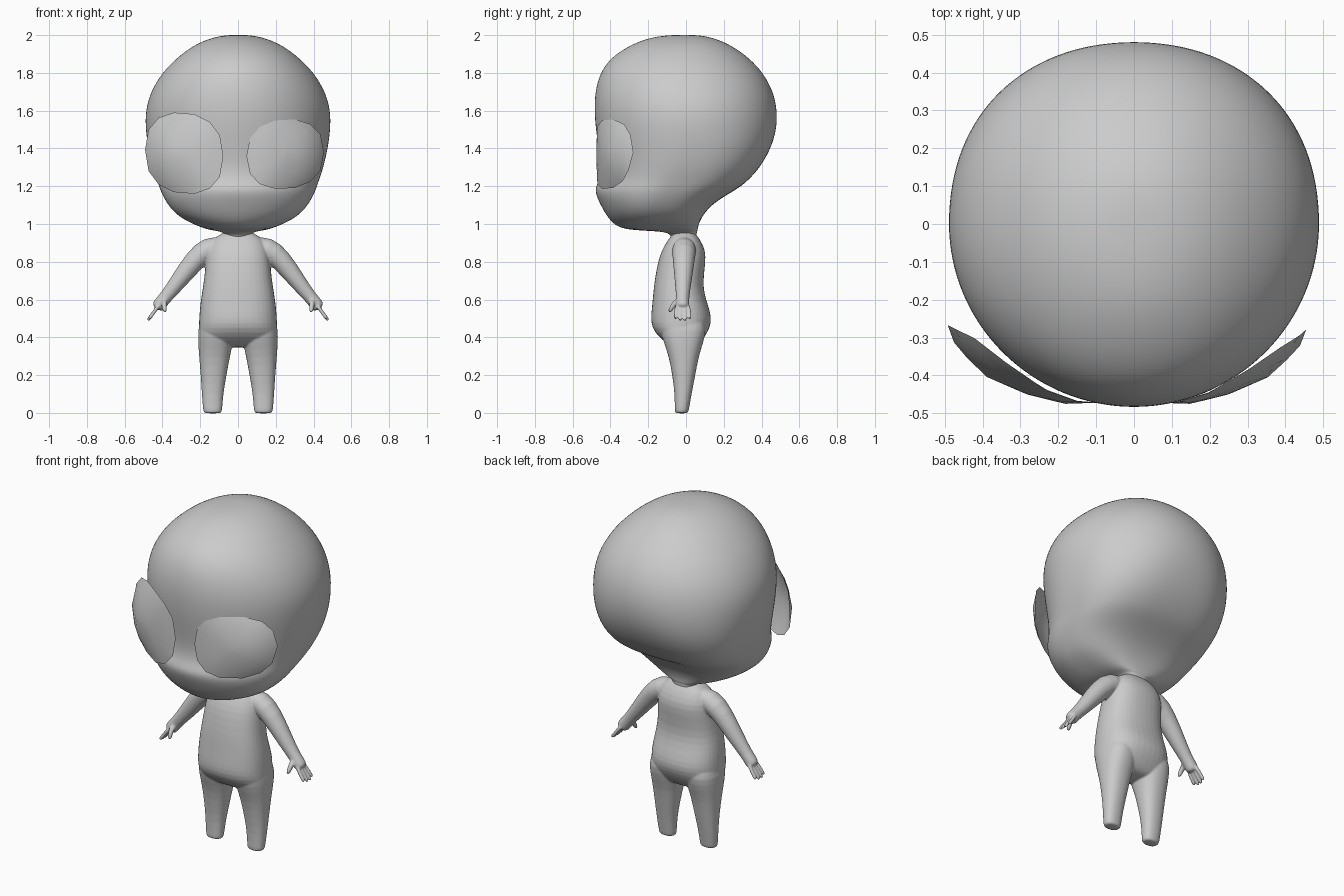
import bpy
import bmesh
from math import cos, sin, tau, copysign
from mathutils import Vector

cube = bpy.data.objects.get("Cube")
if cube:
    bpy.data.objects.remove(cube)

clay = bpy.data.materials.new("grey_clay")
clay.use_nodes = True
clay.diffuse_color = (0.6, 0.6, 0.6, 1)
clay.node_tree.nodes["Principled BSDF"].inputs["Base Color"].default_value = clay.diffuse_color


def power(value, exponent):
    return copysign(abs(value) ** exponent, value)


def skin_rings(bm, rings, capped=True):
    """Bridge a list of point rings into a closed tube."""
    loops = [[bm.verts.new(point) for point in ring] for ring in rings]
    count = len(loops[0])
    for low, high in zip(loops, loops[1:]):
        for i in range(count):
            j = (i + 1) % count
            bm.faces.new((low[i], low[j], high[j], high[i]))
    if capped:
        bm.faces.new(loops[0])
        bm.faces.new(loops[-1])


def loft(bm, rows, front_square, back_square, sides=20):
    """Stack rounded sections given as height, left, right, front, back.
    The squareness of each half is a function of height."""
    rings = []
    for z, left, right, front, back in rows:
        center = Vector(((left + right) / 2, (front + back) / 2, z))
        half_x, half_y = (right - left) / 2, (back - front) / 2
        ring = []
        for i in range(sides):
            angle = tau * i / sides
            squareness = back_square(z) if sin(angle) > 0 else front_square(z)
            offset = Vector((half_x * power(cos(angle), 2 / squareness),
                             half_y * power(sin(angle), 2 / squareness), 0))
            ring.append(center + offset)
        rings.append(ring)
    skin_rings(bm, rings)


def tube(bm, path, radii, sides=12):
    """Sweep a round section along a path, with a radius at each point."""
    path = [Vector(point) for point in path]
    rings = []
    for i, point in enumerate(path):
        heading = path[min(i + 1, len(path) - 1)] - path[max(i - 1, 0)]
        across = heading.cross(Vector((0, 1, 0))).normalized()
        up = heading.cross(across).normalized()
        rings.append([point + radii[i] * (across * cos(tau * k / sides) + up * sin(tau * k / sides))
                      for k in range(sides)])
    skin_rings(bm, rings)


def make_object(name, bm):
    bmesh.ops.recalc_face_normals(bm, faces=bm.faces)
    mesh = bpy.data.meshes.new(name)
    bm.to_mesh(mesh)
    bm.free()
    mesh.materials.append(clay)
    mesh.polygons.foreach_set("use_smooth", [True] * len(mesh.polygons))
    obj = bpy.data.objects.new(name, mesh)
    bpy.context.scene.collection.objects.link(obj)
    return obj


# Head and neck: height, half width, front, back
head_profile = [
    (.91, .075, -.08, .06), (.95, .068, -.08, .055), (.962, .1, -.14, .06), (.968, .15, -.31, .062),
    (.99, .22, -.375, .065), (1.04, .32, -.42, .085), (1.1, .372, -.453, .135),
    (1.15, .4, -.477, .21), (1.19, .417, -.484, .28), (1.23, .43, -.462, .33),
    (1.3, .455, -.452, .395), (1.4, .478, -.465, .452), (1.5, .492, -.48, .482),
    (1.6, .493, -.488, .486), (1.7, .465, -.484, .465), (1.8, .405, -.458, .412),
    (1.88, .325, -.4, .335), (1.94, .245, -.31, .25), (1.98, .16, -.215, .165),
    (1.997, .085, -.125, .09), (2.001, .03, -.05, .03),
]
bm = bmesh.new()
loft(bm, [(z, -w, w, front, back) for z, w, front, back in head_profile],
     lambda z: 2.0, lambda z: 2 + min(max((1.6 - z) * 2, .1), .8), 32)
head = make_object("head", bm)
head.modifiers.new("rounding", 'SUBSURF').levels = 2

# Torso: height, half width, front, back
torso_profile = [
    (.345, .17, -.05, .04), (.36, .2, -.09, .07), (.4, .209, -.145, .1), (.45, .21, -.182, .128),
    (.5, .208, -.188, .138), (.56, .204, -.182, .122), (.63, .194, -.175, .098), (.7, .182, -.168, .092),
    (.8, .172, -.15, .105), (.86, .165, -.13, .105), (.92, .14, -.095, .075), (.94, .1, -.075, .055),
    (.965, .066, -.065, .045),
]
body = bmesh.new()
loft(body, [(z, -w, w, front, back) for z, w, front, back in torso_profile],
     lambda z: 2.4, lambda z: 2.4)

# Legs: height, inner edge, outer edge, front, back
leg_profile = [
    (-.003, .088, .18, -.057, .01), (.006, .084, .185, -.06, .014), (.1, .078, .192, -.06, .03),
    (.2, .06, .198, -.073, .05), (.3, .042, .207, -.092, .068), (.37, .025, .212, -.118, .092),
    (.44, .02, .213, -.14, .11), (.5, .03, .2, -.13, .1),
]
for side in (1, -1):
    rows = []
    for z, inner, outer, front, back in leg_profile:
        left, right = sorted((side * inner, side * outer))
        rows.append((z, left, right, front, back))
    loft(body, rows, lambda z: 2.3, lambda z: 2.3)

    # Arm and palm
    def mirrored(points):
        return [(side * x, y, z) for x, y, z in points]
    tube(body, mirrored([(.06, -.01, .88), (.16, -.01, .872), (.23, -.012, .81), (.32, -.015, .69),
                         (.385, -.018, .61), (.415, -.018, .575), (.432, -.018, .55)]),
         (.055, .069, .06, .046, .035, .038, .034))

    # Fingers fan out from the palm
    for k in range(4):
        root = Vector((.415, -.048 + .02 * k, .575))
        length = .108 if k in (1, 2) else .098
        tip = root + Vector((.58, .06 * (k - 1.5), -.8)) * length
        tube(body, mirrored([root, root.lerp(tip, .5), root.lerp(tip, .92), tip]),
             (.011, .0115, .011, .008), 8)

    # Thumb
    tube(body, mirrored([(.39, -.03, .6), (.392, -.06, .58), (.39, -.078, .555), (.386, -.09, .53)]),
         (.02, .0165, .0145, .01), 8)

body = make_object("body", body)
body.modifiers.new("rounding", 'SUBSURF').levels = 1
blend = body.modifiers.new("blend", 'REMESH')
blend.mode = 'VOXEL'
blend.voxel_size = .005
blend.use_smooth_shade = True
relax = body.modifiers.new("relax", 'SMOOTH')
relax.factor = .5
relax.iterations = 7


# Eyes: thin curved shells wrapped around the face
def shell_depth(x):
    curve = [(0, -.47), (.15, -.475), (.25, -.45), (.365, -.4), (.44, -.32), (.46, -.265)]
    for (x0, y0), (x1, y1) in zip(curve, curve[1:]):
        if x <= x1:
            return y0 + (y1 - y0) * (x - x0) / (x1 - x0)
    return curve[-1][1]


def eye(name, side, center, half_x, half_z, shift, tilt):
    bm = bmesh.new()
    rings = []
    for part in (1, .92, .75, .5, .25, .06):
        ring = []
        for i in range(14):
            angle = tau * i / 14
            x = center.x + half_x * part * power(cos(angle), .9)
            rise = half_z * part * power(sin(angle), .8) + tilt * (x - center.x)
            depth = shell_depth(x - shift) + 14 * ((x - shift) * rise) ** 2
            ring.append((side * x, depth, center.z + rise))
        rings.append(ring)
    skin_rings(bm, rings, capped=False)
    bmesh.ops.holes_fill(bm, edges=[e for e in bm.edges if e.is_boundary and
                                    (e.verts[0].co - e.verts[1].co).length < .02], sides=14)
    return make_object(name, bm)


eye("left_eye", 1, Vector((.25, 0, 1.37)), .205, .185, 0, .05)
eye("right_eye", -1, Vector((.285, 0, 1.375)), .207, .215, .033, .08)
